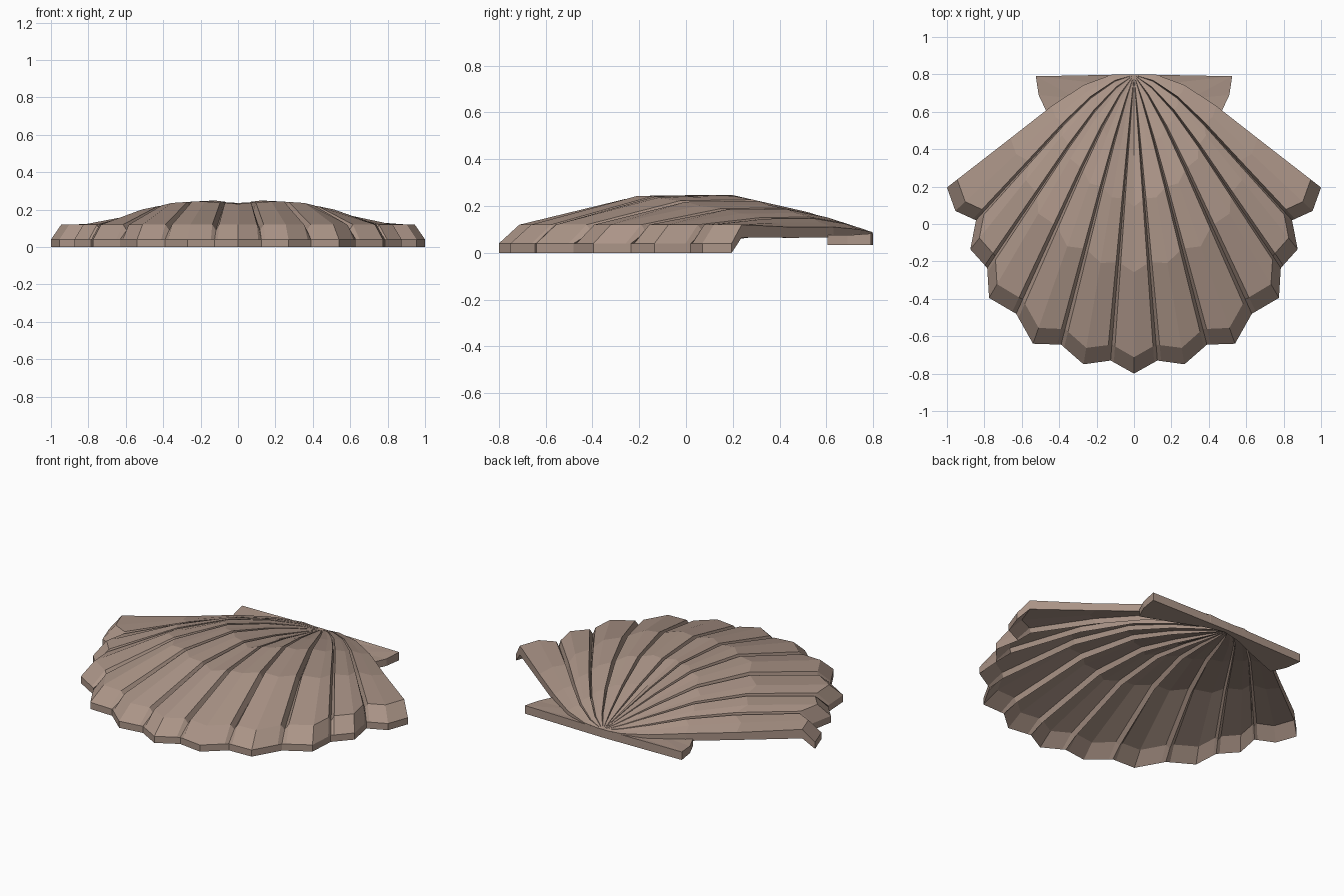
import bpy, bmesh, math

if "Cube" in bpy.data.objects:
    bpy.data.objects.remove(bpy.data.objects["Cube"])

mat = bpy.data.materials.new("taupe shell")
mat.diffuse_color = (0.41, 0.30, 0.245, 1)
mat.use_nodes = True
mat.node_tree.nodes["Principled BSDF"].inputs["Base Color"].default_value = mat.diffuse_color


def lerp(table, x):
    """Piecewise linear lookup in an evenly spaced half-step table."""
    i = min(int(x * 2), len(table) - 2)
    f = x * 2 - i
    return table[i] * (1 - f) + table[i + 1] * f


def finish(bm, name):
    bmesh.ops.recalc_face_normals(bm, faces=bm.faces)
    me = bpy.data.meshes.new(name)
    bm.to_mesh(me)
    bm.free()
    me.materials.append(mat)
    ob = bpy.data.objects.new(name, me)
    bpy.context.collection.objects.link(ob)
    return ob


# Rim outline and crown height against rib number u (0 = middle rib, 5.5 = outer edge)
RIM_X = [0, .125, .27, .39, .54, .63, .775, .785, .875, .845, .955, 1.0]
RIM_Y = [-.80, -.73, -.75, -.645, -.64, -.48, -.395, -.235, -.135, .02, .07, .195]
CROWN = [.235, .24, .248, .247, .24, .225, .205, .19, .17, .15, .13, .11]
HINGE_Y, HINGE_Z = 0.795, 0.08

# Rows from hinge to rim: distance, share of crown height, sideways bulge, groove depth
ROWS = [(.012, 0, .01, .002), (.12, .27, .075, .015), (.27, .65, .11, .027),
        (.44, 1, .10, .035), (.66, .97, .06, .038), (.945, None, .01, .03), (1, None, 0, 0)]

# Columns: three per rib plus one groove between ribs
cols = []
for k in range(-5, 6):
    cols += [(k - (.5 if k == -5 else .43), 0), (k, 0), (k + (.5 if k == 5 else .43), 0)]
    if k < 5:
        cols.append((k + .5, 1))

# Ribbed shell, with thickness and hollow underside
bm = bmesh.new()
top, bottom = [], []
for t, share, bulge, depth in ROWS:
    up, low = [], []
    for u, groove in cols:
        a, s = abs(u), math.copysign(1, u)
        rx, ry = lerp(RIM_X, a), lerp(RIM_Y, a)
        x = s * rx * t
        y = HINGE_Y + (ry - HINGE_Y) * t + bulge * rx
        if share is not None:
            z = HINGE_Z + (lerp(CROWN, a) - HINGE_Z) * share
            zb = z - .045
        elif t < 1:
            z, zb = .12, .065
        else:
            z, zb = .04, 0
        z -= groove * depth
        zb -= groove * depth * .8
        up.append(bm.verts.new((x, y, z)))
        low.append(bm.verts.new((x, y, zb)))
    top.append(up)
    bottom.append(low)
n, m = len(ROWS), len(cols)
for i in range(n - 1):
    for j in range(m - 1):
        for g in (top, bottom):
            bm.faces.new((g[i][j], g[i][j + 1], g[i + 1][j + 1], g[i + 1][j]))
    for j in (0, m - 1):
        bm.faces.new((top[i][j], top[i + 1][j], bottom[i + 1][j], bottom[i][j]))
for i in (0, n - 1):
    for j in range(m - 1):
        bm.faces.new((top[i][j], top[i][j + 1], bottom[i][j + 1], bottom[i][j]))
finish(bm, "ribbed_shell")

# Hinge plate with an ear on each side
half = [(.525, .79), (.51, .69), (.47, .605), (.3, .67), (.12, .745)]
outline = [(0, .80)] + half + [(0, .775)] + [(-x, y) for x, y in reversed(half)]
bm = bmesh.new()
face = bm.faces.new([bm.verts.new((x, y, .033)) for x, y in outline])
ext = bmesh.ops.extrude_face_region(bm, geom=[face])
for v in ext["geom"]:
    if isinstance(v, bmesh.types.BMVert):
        v.co.z = .082 if v.co.y > .75 else .075
bmesh.ops.triangulate(bm, faces=[f for f in bm.faces if len(f.verts) > 4])
finish(bm, "hinge_plate")
